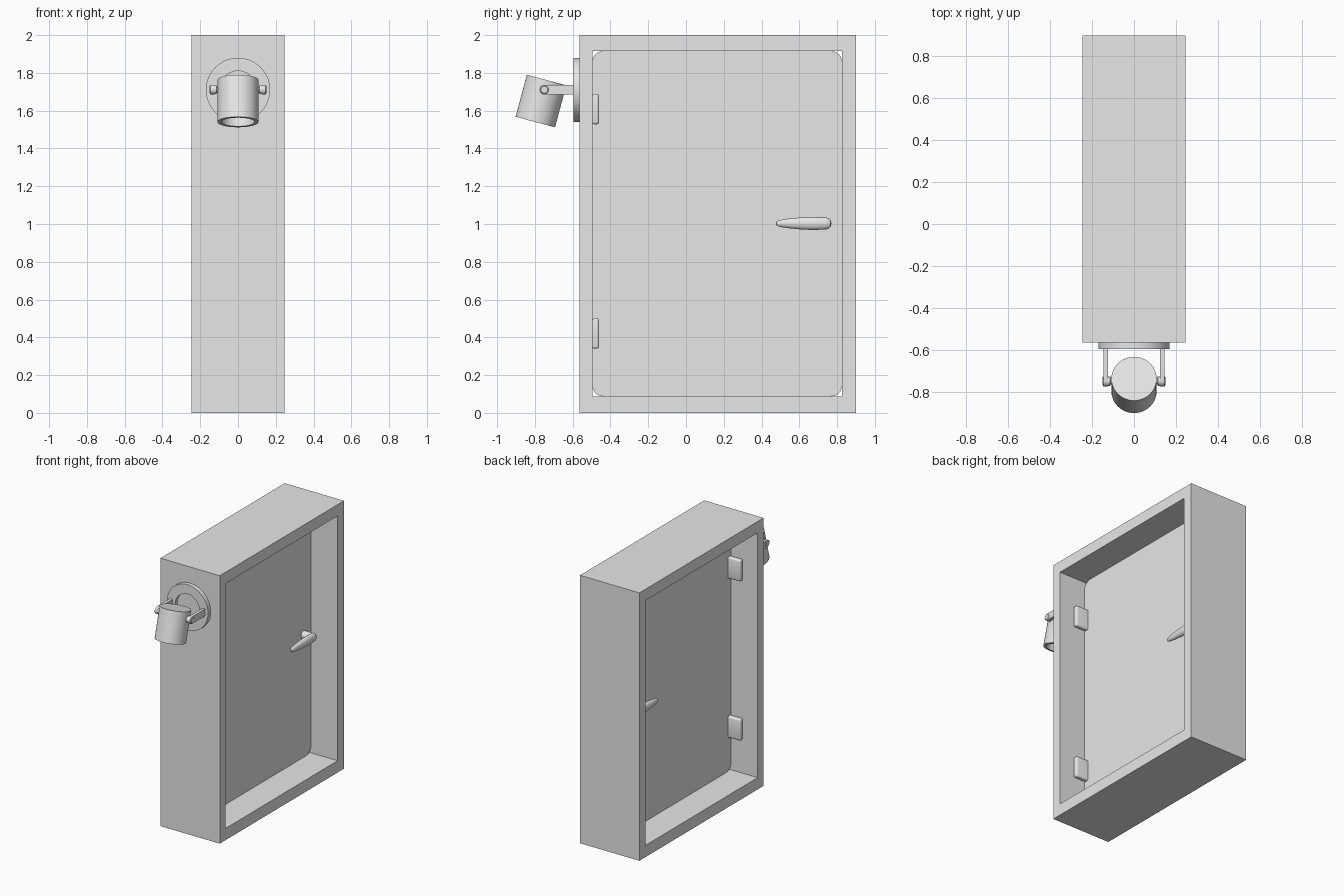
import bpy, bmesh, math
from mathutils import Matrix, Vector

if "Cube" in bpy.data.objects:
    bpy.data.objects.remove(bpy.data.objects["Cube"])

grey = bpy.data.materials.new("light grey")
grey.diffuse_color = (0.8, 0.8, 0.8, 1)
grey.use_nodes = True
grey.node_tree.nodes["Principled BSDF"].inputs["Base Color"].default_value = grey.diffuse_color


def finish(name, bm, smooth=False):
    bmesh.ops.recalc_face_normals(bm, faces=bm.faces)
    me = bpy.data.meshes.new(name)
    bm.to_mesh(me)
    bm.free()
    me.materials.append(grey)
    ob = bpy.data.objects.new(name, me)
    bpy.context.collection.objects.link(ob)
    if smooth:
        bpy.ops.object.select_all(action='DESELECT')
        ob.select_set(True)
        bpy.context.view_layer.objects.active = ob
        bpy.ops.object.shade_smooth_by_angle(angle=math.radians(35))
    return ob


def box_bm(lo, hi):
    bm = bmesh.new()
    lo, hi = Vector(lo), Vector(hi)
    bmesh.ops.create_cube(bm, size=1, matrix=Matrix.Translation((lo + hi) / 2)
                          @ Matrix.Diagonal((*(hi - lo), 1)))
    return bm


def bevel(bm, edges, width, segs):
    bmesh.ops.bevel(bm, geom=list(edges), offset=width, segments=segs,
                    profile=0.5, affect='EDGES')


def x_edges(bm):
    return [e for e in bm.edges
            if abs((e.verts[0].co - e.verts[1].co).normalized().x) > 0.9]


def lathe(name, profile, matrix, n=48):
    """Spin (radius, height) points around local z."""
    bm = bmesh.new()
    vs = [bm.verts.new((r, 0, h)) for r, h in profile]
    es = [bm.edges.new(p) for p in zip(vs, vs[1:])]
    bmesh.ops.spin(bm, geom=vs + es, cent=(0, 0, 0), axis=(0, 0, 1),
                   angle=2 * math.pi, steps=n)
    bmesh.ops.remove_doubles(bm, verts=bm.verts, dist=1e-5)
    bm.transform(matrix)
    return finish(name, bm, True)


# Door frame: rectangular tube open along x
bm = bmesh.new()
loops = []
for (y0, y1, z0, z1) in ((-0.565, 0.9, 0, 2), (-0.495, 0.825, 0.088, 1.915)):
    for x in (-0.245, 0.245):
        loops.append([bm.verts.new((x, y, z)) for y, z in
                      ((y0, z0), (y1, z0), (y1, z1), (y0, z1))])
for a, b in ((0, 1), (1, 3), (3, 2), (2, 0)):
    for i in range(4):
        j = (i + 1) % 4
        bm.faces.new((loops[a][i], loops[a][j], loops[b][j], loops[b][i]))
finish("frame", bm)

# Door panel with rounded corners
bm = box_bm((-0.025, -0.495, 0.088), (0.025, 0.825, 1.915))
bevel(bm, x_edges(bm), 0.055, 8)
finish("door", bm, True)

# Hinges, reaching out on both sides of the door
for i, z in enumerate((0.42, 1.608)):
    bm = box_bm((-0.125, -0.497, z - 0.08), (0.125, -0.46, z + 0.08))
    bevel(bm, bm.edges, 0.012, 3)
    finish(f"hinge_{i + 1}", bm, True)

# Lever handles on both faces
LEVER = [(0, 0.77), (0.018, 0.766), (0.028, 0.755), (0.033, 0.735),
         (0.034, 0.66), (0.031, 0.6), (0.025, 0.54), (0.018, 0.495),
         (0.01, 0.479), (0, 0.475)]
Y_AXIS = Matrix.Rotation(-math.pi / 2, 4, 'X')
for side in (-1, 1):
    lathe("handle_lever", LEVER, Matrix.Translation((side * 0.1, 0, 1.003))
          @ Matrix.Diagonal((0.7, 1, 1, 1)) @ Y_AXIS, 24)
    lathe("handle_stem", [(0, 0.01), (0.03, 0.01), (0.03, 0.1), (0, 0.1)],
          Matrix.Translation((0, 0.738, 1.003))
          @ Matrix.Rotation(side * math.pi / 2, 4, 'Y'), 24)

# Lamp wall plate: a ring with a recessed centre
lathe("lamp_plate", [(0, 0), (0.17, 0), (0.17, 0.032), (0.1, 0.032),
                     (0.1, 0.01), (0, 0.01)],
      Matrix.Translation((0, -0.564, 1.71)) @ Matrix.Rotation(math.pi / 2, 4, 'X'), 64)

# Lamp arms and pivots
for side in (-1, 1):
    xs = sorted((side * 0.124, side * 0.146))
    bm = box_bm((xs[0], -0.775, 1.685), (xs[1], -0.59, 1.737))
    bevel(bm, [e for e in x_edges(bm) if e.verts[0].co.y < -0.7], 0.0255, 6)
    finish("lamp_arm", bm, True)
    lathe("lamp_pivot", [(0, 0.09), (0.017, 0.09), (0.017, 0.112), (0.023, 0.114),
                         (0.023, 0.146), (0.018, 0.15), (0, 0.15)],
          Matrix.Translation((0, -0.75, 1.711))
          @ Matrix.Rotation(side * math.pi / 2, 4, 'Y'), 24)

# Lamp shade: tilted hollow can, open at the bottom
lathe("lamp_shade", [(0, 0.115), (0.108, 0.115), (0.108, -0.115), (0.088, -0.115),
                     (0.088, 0.105), (0, 0.105)],
      Matrix.Translation((0, -0.768, 1.651))
      @ Matrix.Rotation(math.radians(-15), 4, 'X'), 48)
